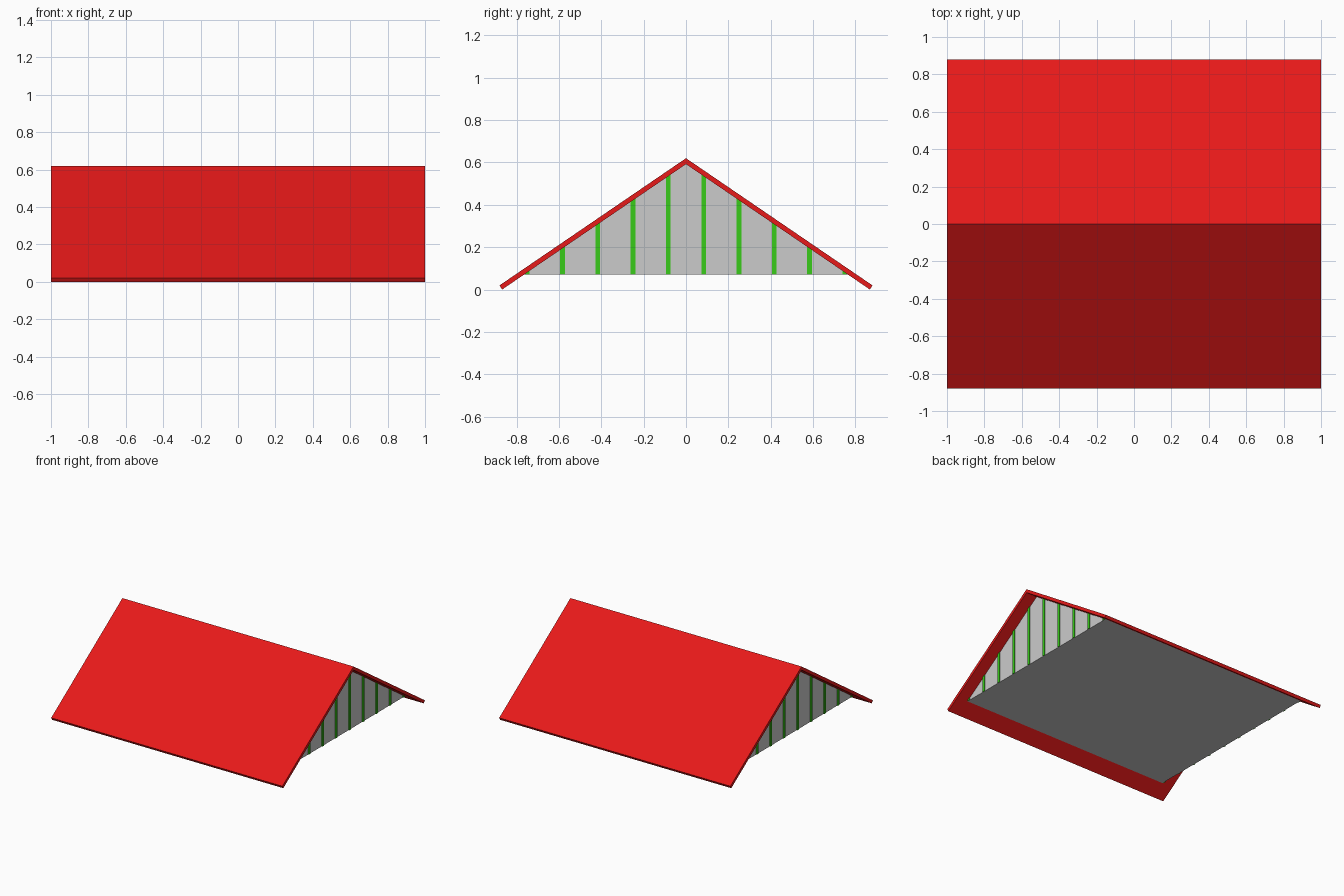
import bpy
import bmesh

if "Cube" in bpy.data.objects:
    bpy.data.objects.remove(bpy.data.objects["Cube"])

EAVE_Y, RIDGE_Z = 0.88, 0.62
SLOPE = (RIDGE_Z - 0.02) / EAVE_Y
UNDER_RIDGE = 0.592      # underside of the roof at the ridge
BASE_Z = 0.07            # bottom of the gable body
BODY_X = 0.907


def under(y):
    return UNDER_RIDGE - SLOPE * abs(y)


def material(name, color):
    mat = bpy.data.materials.new(name)
    mat.diffuse_color = color
    mat.use_nodes = True
    mat.node_tree.nodes["Principled BSDF"].inputs["Base Color"].default_value = mat.diffuse_color
    return mat


def extrude_x(name, profile, x0, x1, mat=None):
    """Prism from a (y, z) profile running from x0 to x1."""
    bm = bmesh.new()
    face = bm.faces.new([bm.verts.new((x0, y, z)) for y, z in profile])
    out = bmesh.ops.extrude_face_region(bm, geom=[face])
    verts = [v for v in out["geom"] if isinstance(v, bmesh.types.BMVert)]
    bmesh.ops.translate(bm, verts=verts, vec=(x1 - x0, 0, 0))
    bmesh.ops.recalc_face_normals(bm, faces=bm.faces)
    mesh = bpy.data.meshes.new(name)
    bm.to_mesh(mesh)
    bm.free()
    obj = bpy.data.objects.new(name, mesh)
    bpy.context.collection.objects.link(obj)
    if mat:
        mesh.materials.append(mat)
    return obj


red = material("roof_red", (0.8, 0.01, 0.01, 1))
green = material("batten_green", (0.04, 0.6, 0.01, 1))

# Roof: two sloping slabs meeting at the ridge
eave_in = UNDER_RIDGE / SLOPE
for side, label in ((-1, "front"), (1, "back")):
    extrude_x(f"roof_{label}",
              [(0, RIDGE_Z), (side * EAVE_Y, 0.02),
               (side * eave_in, 0), (0, UNDER_RIDGE)], -1, 1, red)

# Gable body: triangular prism below the roof
half = (UNDER_RIDGE - BASE_Z) / SLOPE
extrude_x("gable_body", [(-half, BASE_Z), (half, BASE_Z), (0, UNDER_RIDGE)],
          -BODY_X, BODY_X)

# Vertical battens on both gable ends, cut to the roof slope
for end, label in ((-1, "left"), (1, "right")):
    for i in range(10):
        y = (i - 4.5) / 6
        a, b = y - 0.011, y + 0.011
        a, b = max(a, -half + 0.001), min(b, half - 0.001)
        extrude_x(f"batten_{label}_{i + 1}",
                  [(a, BASE_Z), (b, BASE_Z), (b, under(b)), (a, under(a))],
                  end * BODY_X, end * (BODY_X + 0.006), green)
